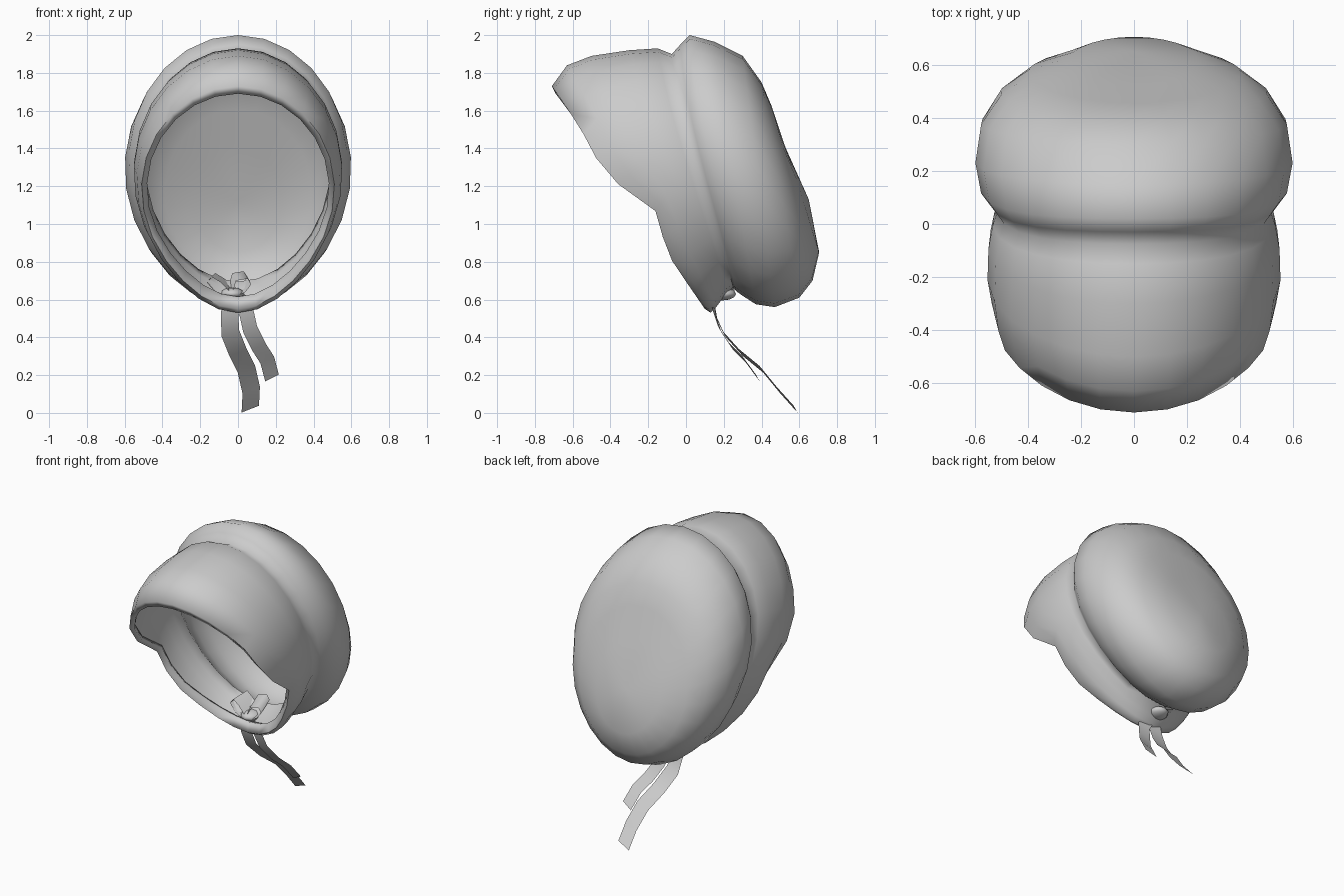
import bpy, math
from mathutils import Vector

cloth = bpy.data.materials.new("grey cloth")
cloth.diffuse_color = (0.6, 0.6, 0.6, 1)
SEG = 26


def make(name, verts, faces, angle=75):
    me = bpy.data.meshes.new(name)
    me.from_pydata(verts, [], faces)
    me.materials.append(cloth)
    ob = bpy.data.objects.new(name, me)
    bpy.context.collection.objects.link(ob)
    bpy.ops.object.select_all(action='DESELECT')
    ob.select_set(True)
    bpy.context.view_layer.objects.active = ob
    bpy.ops.object.shade_smooth_by_angle(angle=math.radians(angle))
    return ob


def ring(ty, tz, by, bz, w, notch, pinch, bow):
    """Tilted oval from top point to bottom point: cheek notch, narrow chin, bowed sides."""
    pts = []
    for j in range(SEG):
        a = 2 * math.pi * j / SEG
        s = (1 - math.cos(a)) / 2
        x = w * math.sin(a) * (1 - pinch * s ** 3)
        y = ty + (by - ty) * s
        y += notch * (math.exp(-((s - 0.58) / 0.1) ** 2) - 0.3 * math.exp(-((s - 0.36) / 0.12) ** 2))
        y += bow * math.sin(a) ** 2 * 2 * (1 - s)
        pts.append((x, y, tz + (bz - tz) * s))
    return pts


def ribbon(name, path, half):
    """Flat strip that follows a path, with a constant half-width vector."""
    h = Vector(half)
    verts = []
    for p in path:
        verts += [Vector(p) - h, Vector(p) + h]
    faces = [(2 * i, 2 * i + 1, 2 * i + 3, 2 * i + 2) for i in range(len(path) - 1)]
    return make(name, verts, faces)


# Bonnet: turned-in lip, brim, gathered groove, then the full rounded crown
# rows: top y, top z, bottom y, bottom z, half width, cheek notch, chin pinch, side bow
rows = [
    (-0.69, 1.69, 0.115, 0.615, 0.495, 0.10, 0.25, 0),
    (-0.71, 1.73, 0.10, 0.55, 0.525, 0.10, 0.25, 0),
    (-0.63, 1.84, 0.13, 0.53, 0.55, 0.07, 0.22, 0),
    (-0.50, 1.89, 0.16, 0.56, 0.565, 0.03, 0.19, 0),
    (-0.30, 1.92, 0.19, 0.60, 0.56, 0.01, 0.16, -0.01),
    (-0.15, 1.93, 0.22, 0.64, 0.543, 0, 0.13, -0.02),
    (-0.075, 1.90, 0.25, 0.665, 0.525, 0, 0.1, -0.025),
    (-0.03, 1.95, 0.265, 0.645, 0.552, 0, 0.1, -0.025),
    (0.02, 2.00, 0.30, 0.62, 0.585, 0, 0.1, -0.025),
    (0.15, 1.965, 0.37, 0.575, 0.607, 0, 0.1, -0.015),
    (0.30, 1.89, 0.47, 0.56, 0.585, 0, 0.1, 0),
    (0.40, 1.75, 0.60, 0.61, 0.505, 0, 0.05, 0),
    (0.455, 1.62, 0.67, 0.70, 0.40, 0, 0, 0.005),
    (0.52, 1.42, 0.705, 0.85, 0.24, 0, 0, 0.005),
]
verts, faces = [], []
for r in rows:
    verts += ring(*r)
for i in range(len(rows) - 1):
    for j in range(SEG):
        k = (j + 1) % SEG
        faces.append((i * SEG + j, i * SEG + k, (i + 1) * SEG + k, (i + 1) * SEG + j))
last = (len(rows) - 1) * SEG
verts.append((0, 0.65, 1.13))
faces += [(last + j, last + (j + 1) % SEG, len(verts) - 1) for j in range(SEG)]
bonnet = make("bonnet", verts, faces)
lining = bonnet.modifiers.new("lining", 'SOLIDIFY')
lining.thickness = 0.03
lining.offset = -1

# Hanging ribbon tails
ribbon("long_tail", [(-0.04, 0.14, 0.60), (-0.045, 0.155, 0.52), (-0.04, 0.20, 0.42),
                     (0.0, 0.29, 0.32), (0.045, 0.40, 0.23), (0.07, 0.49, 0.12),
                     (0.065, 0.58, 0.02)], (0.046, -0.010, 0.018))
ribbon("short_tail", [(0.0, 0.14, 0.61), (0.045, 0.15, 0.53), (0.065, 0.18, 0.44),
                      (0.11, 0.24, 0.35), (0.155, 0.31, 0.28), (0.18, 0.38, 0.185)],
       (0.036, -0.010, 0.018))

# Bow loops under the chin
ribbon("left_bow_loop", [(-0.03, 0.19, 0.65), (-0.08, 0.20, 0.70), (-0.13, 0.21, 0.73),
                         (-0.155, 0.21, 0.70), (-0.11, 0.20, 0.65), (-0.03, 0.19, 0.62)],
       (0.01, 0.06, 0.01))
ribbon("right_bow_loop", [(-0.04, 0.19, 0.65), (-0.02, 0.20, 0.72), (0.04, 0.21, 0.73),
                          (0.06, 0.21, 0.70), (0.03, 0.20, 0.66), (-0.04, 0.19, 0.63)],
       (-0.01, 0.06, 0.02))

# Knot
bpy.ops.mesh.primitive_uv_sphere_add(segments=10, ring_count=6, radius=1,
                                     location=(-0.03, 0.19, 0.63))
knot = bpy.context.object
knot.name = "knot"
knot.scale = (0.065, 0.075, 0.035)
knot.data.materials.append(cloth)
bpy.ops.object.shade_smooth_by_angle(angle=math.radians(60))
